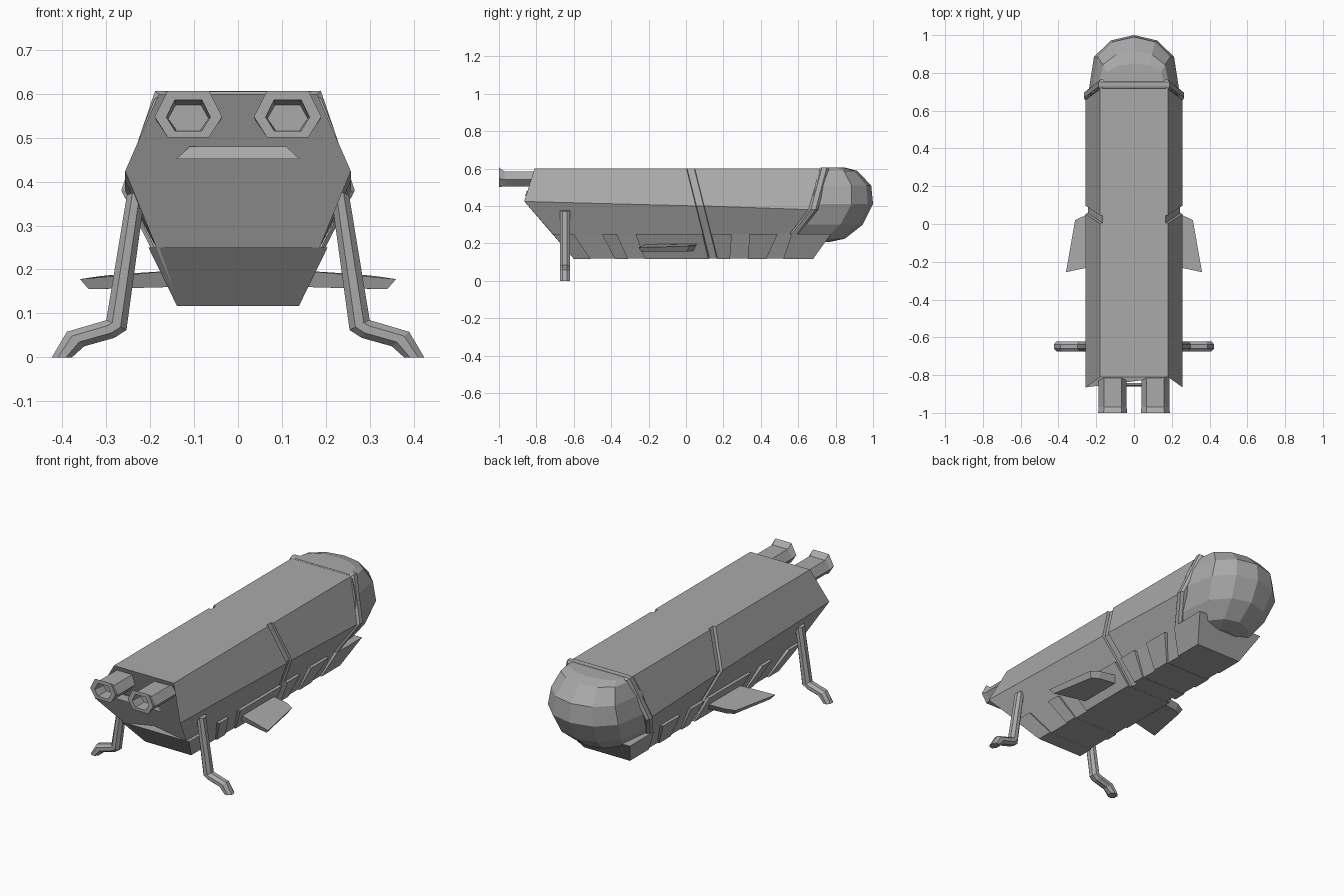
import bpy
import bmesh
from math import cos, sin, pi, radians

cube = bpy.data.objects.get("Cube")
if cube:
    bpy.data.objects.remove(cube, do_unlink=True)

grey = bpy.data.materials.new("hull grey")
grey.use_nodes = True
grey.diffuse_color = (0.4, 0.4, 0.4, 1)
grey.node_tree.nodes["Principled BSDF"].inputs["Base Color"].default_value = (0.4, 0.4, 0.4, 1)


def loft(name, rings):
    """Join closed rings of equal size into a capped solid."""
    bm = bmesh.new()
    loops = [[bm.verts.new(p) for p in ring] for ring in rings]
    n = len(loops[0])
    for a, b in zip(loops, loops[1:]):
        for i in range(n):
            j = (i + 1) % n
            bm.faces.new((a[i], a[j], b[j], b[i]))
    bm.faces.new(loops[0][::-1])
    bm.faces.new(loops[-1])
    bmesh.ops.recalc_face_normals(bm, faces=bm.faces)
    mesh = bpy.data.meshes.new(name)
    bm.to_mesh(mesh)
    bm.free()
    mesh.materials.append(grey)
    obj = bpy.data.objects.new(name, mesh)
    bpy.context.collection.objects.link(obj)
    return obj


def section(half):
    """Mirror a half section, listed top to bottom, into a closed ring."""
    return half + [(-x, y, z) for x, y, z in reversed(half)]


def hull_ring(ys, ridge_z, inset=0):
    widths = (0.18, 0.257, 0.186, 0.131)
    heights = (0.6, ridge_z, 0.25, 0.118)
    return section([(w - inset, y, z) for w, y, z in zip(widths, ys, heights)])


def slanted(y_top):
    return [y_top + (0.6 - z) * 0.25 for z in (0.6, 0.4, 0.25, 0.118)]


# Long faceted hull with a slanted belt groove
loft("hull", [
    hull_ring((-0.81, -0.865, -0.712, -0.6), 0.424),
    hull_ring(slanted(0.003), 0.4),
    hull_ring(slanted(0.006), 0.4, 0.014),
    hull_ring(slanted(0.044), 0.4, 0.014),
    hull_ring(slanted(0.047), 0.4),
    hull_ring((0.73, 0.67, 0.58, 0.66), 0.38),
])

# Raised collar between hull and nose dome
collar_rings = []
for shift, grow in ((-0.02, 0), (-0.008, 0.009), (0.018, 0.009), (0.03, -0.004)):
    collar_rings.append(section([
        (0.18 + grow, 0.735 + shift, 0.599 + grow * 0.8),
        (0.257 + grow, 0.675 + shift, 0.38),
        (0.19 + grow, 0.575 + shift, 0.25),
    ]))
loft("collar", collar_rings)

# Faceted dome: stacked half-oval rings (height, back, tip, half width)
dome_rings = []
for z, back, tip, w in ((0.605, 0.72, 0.85, 0.165), (0.588, 0.71, 0.915, 0.19),
                        (0.51, 0.69, 0.99, 0.222), (0.41, 0.67, 1.0, 0.245),
                        (0.30, 0.6, 0.945, 0.215), (0.225, 0.56, 0.85, 0.165),
                        (0.208, 0.56, 0.77, 0.1)):
    ring = []
    for i in range(7):
        a = pi * i / 6
        ring.append((w * cos(a), back + (tip - back) * max(sin(a), 0) ** 0.62, z))
    dome_rings.append(ring)
loft("dome", dome_rings)

# Raised keel blocks (top start, top end, bottom start, bottom end)
for i, (t0, t1, b0, b1) in enumerate((
        (-0.712, -0.6, -0.6, -0.51), (-0.45, -0.37, -0.38, -0.31),
        (-0.27, 0.088, -0.22, 0.12), (0.135, 0.245, 0.168, 0.235),
        (0.34, 0.49, 0.33, 0.43), (0.565, 0.775, 0.52, 0.68))):
    loft(f"keel_block_{i + 1}", [
        section([(0.204, t, 0.25), (0.139, b, 0.117)])
        for t, b in ((t0, b0), (t1, b1))])

# Plate on the sloping front face
plate = []
for out in (-0.005, 0.004):
    plate.append(section([
        (w, -0.81 - (0.6 - z) * 0.314 - out, z)
        for w, z in ((0.11, 0.48), (0.14, 0.452))]))
loft("front_plate", plate)

for side, s in (("left", 1), ("right", -1)):
    # Thruster tube with flared mouth and a sunken bore
    def tube_ring(y, w, low, high):
        mid = low + (high - low) * 0.45
        pts = ((-w, mid), (-w * 0.6, low), (w * 0.6, low),
               (w, mid), (w * 0.62, high), (-w * 0.62, high))
        return [(s * 0.113 + x, y, z) for x, z in pts]

    loft(side + "_thruster", [
        tube_ring(-0.76, 0.074, 0.505, 0.583),
        tube_ring(-0.97, 0.074, 0.505, 0.583),
        tube_ring(-1.0, 0.077, 0.5, 0.606),
        tube_ring(-1.0, 0.05, 0.515, 0.586),
        tube_ring(-0.93, 0.046, 0.518, 0.575),
    ])

    # Stub wing
    top = ((0.15, 0.06, 0.197), (0.26, 0.045, 0.19), (0.312, 0.02, 0.185),
           (0.36, -0.255, 0.178), (0.15, -0.21, 0.197))
    low = ((0.15, 0.04, 0.16), (0.26, 0.025, 0.158), (0.295, 0.005, 0.156),
           (0.34, -0.24, 0.155), (0.15, -0.2, 0.16))
    loft(side + "_wing", [[(s * x, y, z) for x, y, z in ring] for ring in (low, top)])

    # Bent leg: outer and inner edge points, joined by eight-sided rings
    path = (((0.253, 0.37), (0.21, 0.385)), ((0.3, 0.085), (0.254, 0.062)),
            ((0.305, 0.083), (0.282, 0.044)), ((0.39, 0.058), (0.35, 0.025)),
            ((0.424, 0), (0.378, 0)))
    leg = []
    for (ox, oz), (ix, iz) in path:
        ring = []
        for k in range(8):
            a = radians(22.5 + 45 * k)
            c = cos(a) * 1.08 / 2
            ring.append((s * ((ox + ix) / 2 + (ox - ix) * c),
                         -0.648 + 0.029 * sin(a),
                         max((oz + iz) / 2 + (oz - iz) * c, 0)))
        leg.append(ring)
    loft(side + "_leg", leg)
